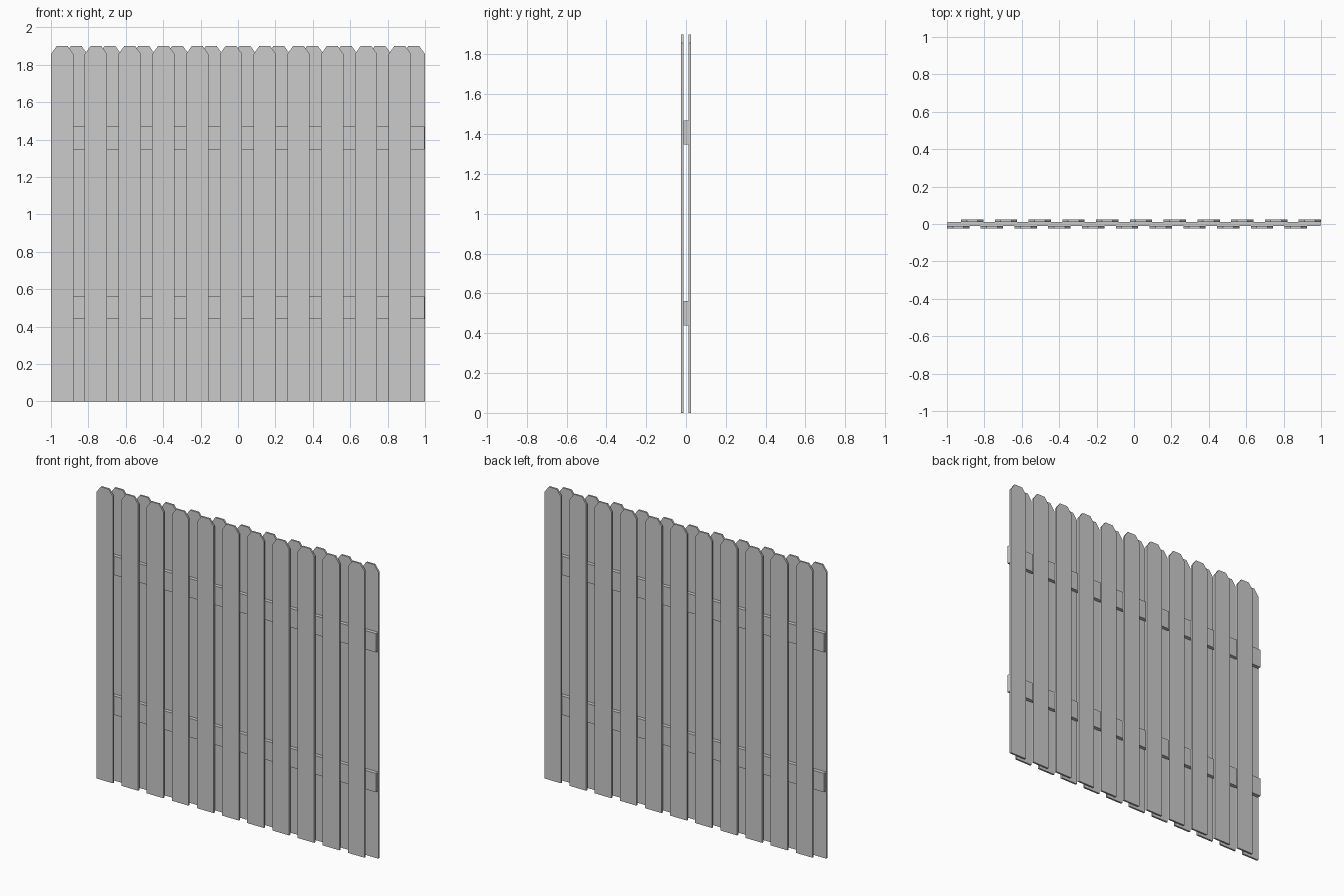
import bpy, bmesh

if "Cube" in bpy.data.objects:
    bpy.data.objects.remove(bpy.data.objects["Cube"])

WIDTH, HEIGHT, PITCH, COUNT = 0.12, 1.9, 0.1805, 11
EAR_X, EAR_Z = 0.031, 0.043


def panel(name, outline, y0, y1):
    """Extrude an x-z outline from y0 to y1."""
    bm = bmesh.new()
    face = bm.faces.new([bm.verts.new((x, y0, z)) for x, z in outline])
    ext = bmesh.ops.extrude_face_region(bm, geom=[face])
    verts = [v for v in ext["geom"] if isinstance(v, bmesh.types.BMVert)]
    bmesh.ops.translate(bm, verts=verts, vec=(0, y1 - y0, 0))
    bmesh.ops.recalc_face_normals(bm, faces=bm.faces[:])
    mesh = bpy.data.meshes.new(name)
    bm.to_mesh(mesh)
    bm.free()
    obj = bpy.data.objects.new(name, mesh)
    bpy.context.collection.objects.link(obj)
    return obj


def picket(name, x, y0, y1):
    r = x + WIDTH
    panel(name, [(x, 0), (r, 0), (r, HEIGHT - EAR_Z), (r - EAR_X, HEIGHT),
                 (x + EAR_X, HEIGHT), (x, HEIGHT - EAR_Z)], y0, y1)


# Staggered dog-eared boards on both faces
for i in range(COUNT):
    picket(f"front_picket_{i + 1}", -1 + i * PITCH, -0.024, -0.012)
    picket(f"back_picket_{i + 1}", -0.925 + i * PITCH, 0.012, 0.024)

# Horizontal rails sandwiched between the boards
for name, z in (("lower_rail", 0.44), ("upper_rail", 1.347)):
    panel(name, [(-0.998, z), (0.998, z), (0.998, z + 0.122), (-0.998, z + 0.122)],
          -0.012, 0.012)
